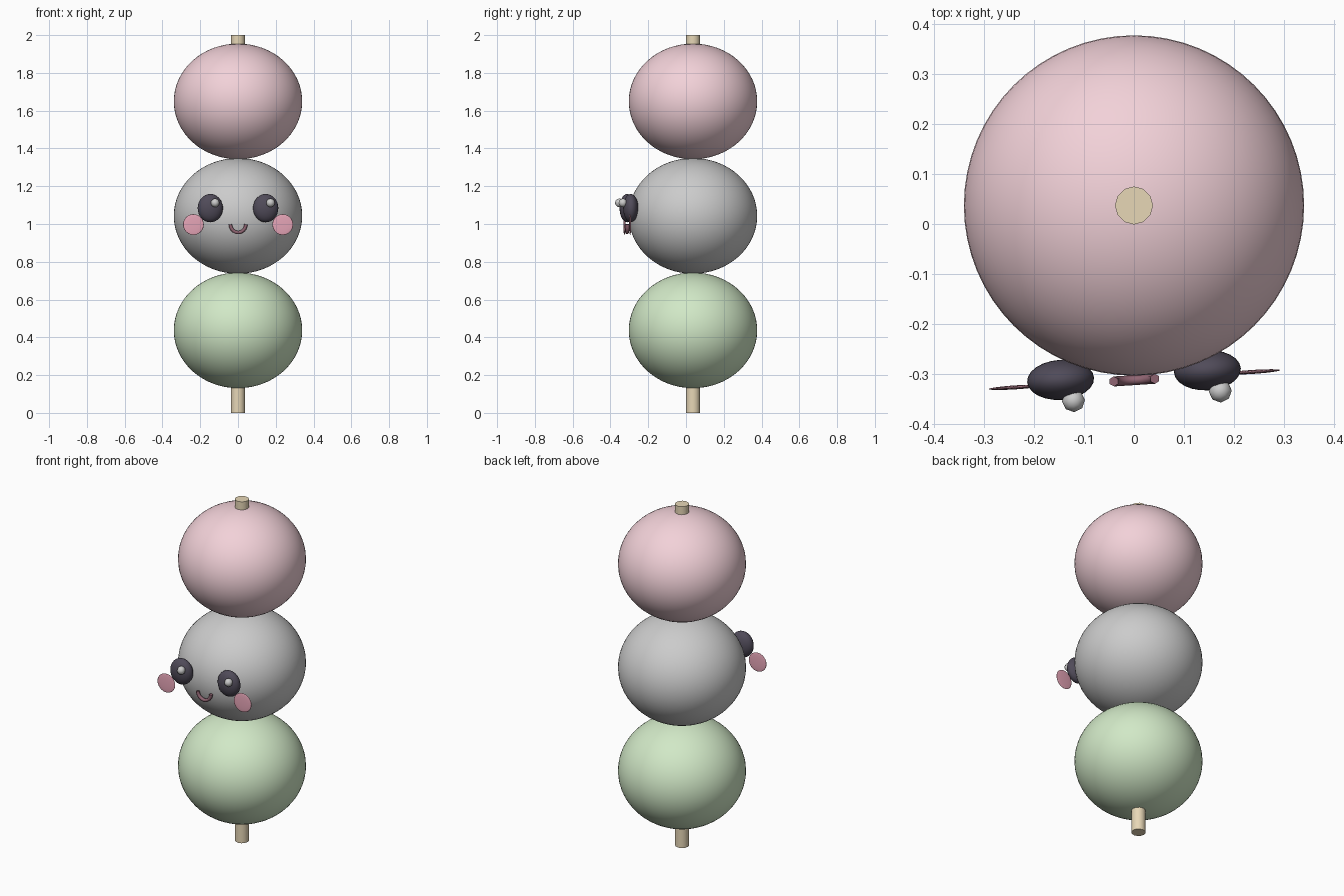
import bpy
from math import pi, sin, cos
from mathutils import Matrix, Vector

if "Cube" in bpy.data.objects:
    bpy.data.objects.remove(bpy.data.objects["Cube"])

CY = 0.037           # y of the skewer axis
FACE = Matrix.Translation((0, -0.302, 0)) @ Matrix.Rotation(0.065, 4, 'Z')  # slightly turned face


def material(name, color):
    m = bpy.data.materials.new(name)
    m.diffuse_color = (*color, 1)
    m.use_nodes = True
    m.node_tree.nodes["Principled BSDF"].inputs["Base Color"].default_value = m.diffuse_color
    return m


def finish(name, mat=None):
    ob = bpy.context.object
    ob.name = name
    if mat:
        ob.data.materials.append(mat)
    bpy.ops.object.shade_smooth_by_angle(angle=pi / 3)
    return ob


def ellipsoid(name, loc, size, mat=None, segs=32, rings=16, frame=Matrix()):
    bpy.ops.mesh.primitive_uv_sphere_add(segments=segs, ring_count=rings, radius=1)
    ob = finish(name, mat)
    ob.data.transform(Matrix.Diagonal((*size, 1)))
    ob.matrix_world = frame @ Matrix.Translation(loc)
    return ob


pink = material("pink", (0.89, 0.64, 0.69))
green = material("green", (0.64, 0.81, 0.57))
wood = material("wood", (0.80, 0.68, 0.47))
dark = material("dark", (0.08, 0.07, 0.10))
blush = material("blush", (0.80, 0.38, 0.48))
lip = material("lip", (0.28, 0.13, 0.17))

# skewer
bpy.ops.mesh.primitive_cylinder_add(vertices=12, radius=0.038, depth=2, location=(0, CY, 1))
finish("stick", wood)

# three squashed dumplings
for name, z, mat in (("bottom_ball", 0.437, green), ("middle_ball", 1.043, None), ("top_ball", 1.649, pink)):
    ellipsoid(name, (0, CY, z), (0.34, 0.34, 0.306), mat, 64, 32)

# eyes, highlights and cheeks
for side, s in (("left", -1), ("right", 1)):
    ellipsoid(side + "_eye", (s * 0.147, 0, 1.084), (0.067, 0.04, 0.075), dark, 24, 16, FACE)
    ellipsoid(side + "_highlight", (s * 0.147 + 0.023, -0.043, 1.112), (0.023, 0.023, 0.023), None, 8, 6, FACE)
    ellipsoid(side + "_cheek", (s * 0.237, -0.009, 0.997), (0.055, 0.004, 0.055), blush, 24, 16, FACE)

# smile: half ring tube
curve = bpy.data.curves.new("mouth", 'CURVE')
curve.dimensions = '3D'
curve.bevel_depth = 0.01
curve.bevel_resolution = 1
curve.use_fill_caps = True
spline = curve.splines.new('POLY')
N = 12
spline.points.add(N)
for i, p in enumerate(spline.points):
    a = pi + pi * i / N
    v = FACE @ Vector((0.041 * cos(a), -0.01, 0.998 + 0.043 * sin(a)))
    p.co = (*v, 1)
mouth = bpy.data.objects.new("mouth", curve)
bpy.context.collection.objects.link(mouth)
curve.materials.append(lip)
